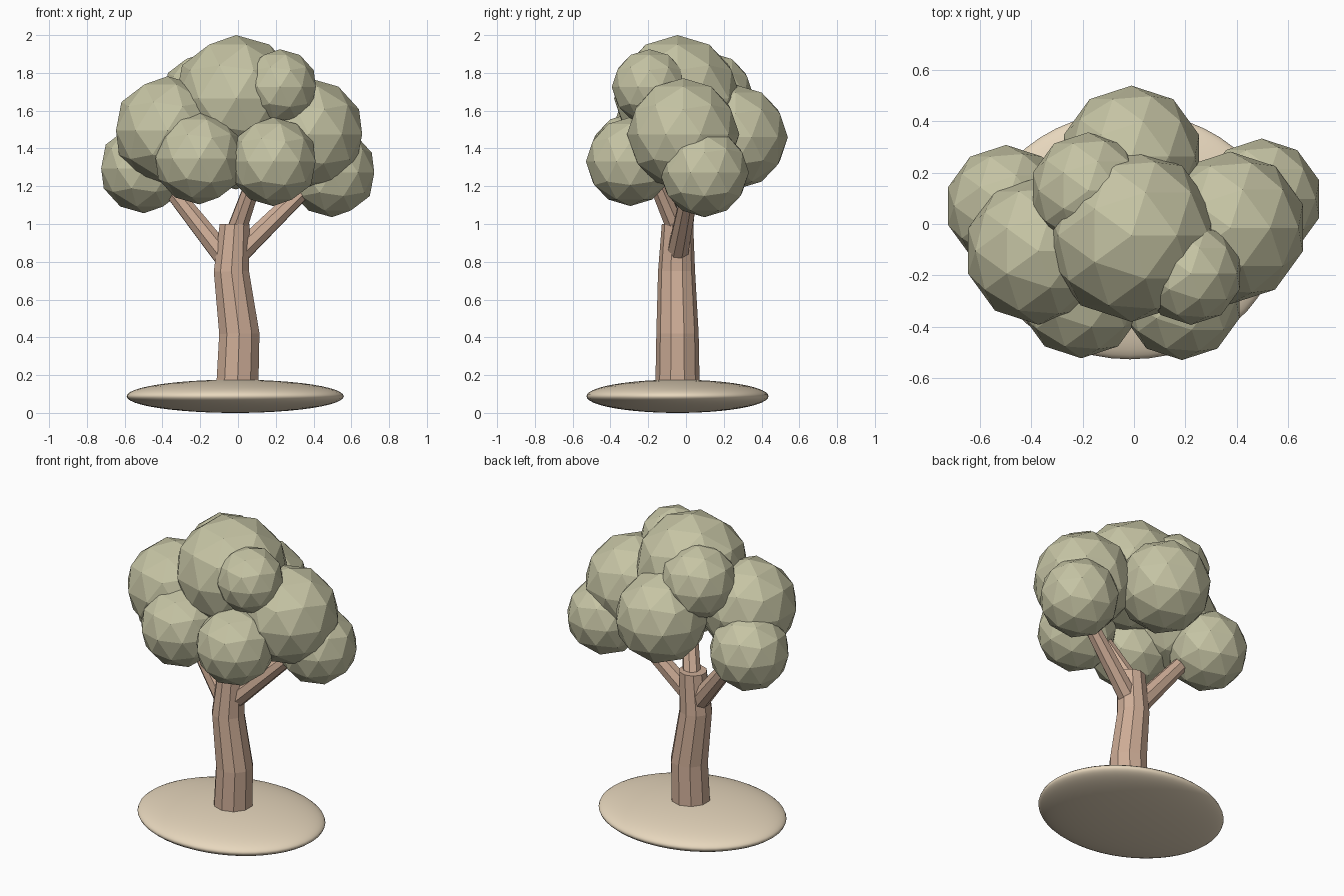
import bpy, bmesh, math
from mathutils import Vector

if "Cube" in bpy.data.objects:
    bpy.data.objects.remove(bpy.data.objects["Cube"])


def material(name, rgb):
    m = bpy.data.materials.new(name)
    m.diffuse_color = (*rgb, 1)
    m.use_nodes = True
    m.node_tree.nodes["Principled BSDF"].inputs["Base Color"].default_value = m.diffuse_color
    return m


LEAF = material("leaf_green", (0.56, 0.55, 0.37))
BARK = material("bark_brown", (0.62, 0.42, 0.31))
SOIL = material("sand", (0.80, 0.68, 0.51))


def tube(name, rings, sides):
    """Faceted capped tube through (centre, radius) rings, kept level or tilted to its path."""
    bm = bmesh.new()
    loops = []
    axis = Vector(rings[-1][0]) - Vector(rings[0][0])
    turn = Vector((0, 0, 1)).rotation_difference(axis)
    for centre, radius in rings:
        loop = []
        for i in range(sides):
            a = math.tau * (i + 0.5) / sides
            offset = Vector((math.cos(a), math.sin(a), 0)) * radius
            loop.append(bm.verts.new(Vector(centre) + turn @ offset))
        loops.append(loop)
    for low, high in zip(loops, loops[1:]):
        for i in range(sides):
            j = (i + 1) % sides
            bm.faces.new((low[i], low[j], high[j], high[i]))
    bm.faces.new(loops[0][::-1])
    bm.faces.new(loops[-1])
    mesh = bpy.data.meshes.new(name)
    bm.to_mesh(mesh)
    bm.free()
    mesh.materials.append(BARK)
    obj = bpy.data.objects.new(name, mesh)
    bpy.context.collection.objects.link(obj)
    return obj


# Smooth flattened ground mound
bpy.ops.mesh.primitive_uv_sphere_add(segments=48, ring_count=24, radius=1,
                                     location=(-0.015, -0.045, 0.088))
mound = bpy.context.object
mound.name = "ground_mound"
mound.scale = (0.575, 0.482, 0.088)
mound.data.materials.append(SOIL)
bpy.ops.object.shade_smooth()

# Bent, tapering trunk
tube("trunk", [((-0.005, -0.045, 0.10), 0.118),
               ((0.007, -0.045, 0.42), 0.112),
               ((-0.035, -0.05, 0.75), 0.098),
               ((-0.018, -0.045, 1.00), 0.083)], 10)

# Branches reaching into the crown
tube("left_branch", [((-0.05, -0.04, 0.80), 0.062), ((-0.43, 0.03, 1.28), 0.042)], 8)
tube("right_branch", [((0.0, -0.045, 0.84), 0.06), ((0.45, 0.04, 1.28), 0.042)], 8)
tube("middle_branch", [((-0.01, -0.045, 0.96), 0.055), ((0.11, -0.19, 1.30), 0.042)], 8)

# Faceted foliage clumps: name, centre, radius
clumps = [
    ("crown_top", (-0.01, -0.045, 1.664), 0.336),
    ("crown_back", (-0.01, 0.262, 1.46), 0.277),
    ("crown_left", (-0.373, -0.105, 1.495), 0.287),
    ("crown_right", (0.375, -0.015, 1.475), 0.297),
    ("crown_low_left", (-0.498, 0.07, 1.295), 0.238),
    ("crown_low_right", (0.497, 0.097, 1.272), 0.236),
    ("crown_front_left", (-0.205, -0.28, 1.347), 0.243),
    ("crown_front_right", (0.187, -0.295, 1.33), 0.235),
    ("crown_small_front", (0.222, -0.193, 1.725), 0.20),
    ("crown_small_back", (-0.178, 0.13, 1.68), 0.227),
]
for name, centre, radius in clumps:
    bpy.ops.mesh.primitive_ico_sphere_add(subdivisions=2, radius=radius, location=centre)
    clump = bpy.context.object
    clump.name = name
    clump.data.materials.append(LEAF)
